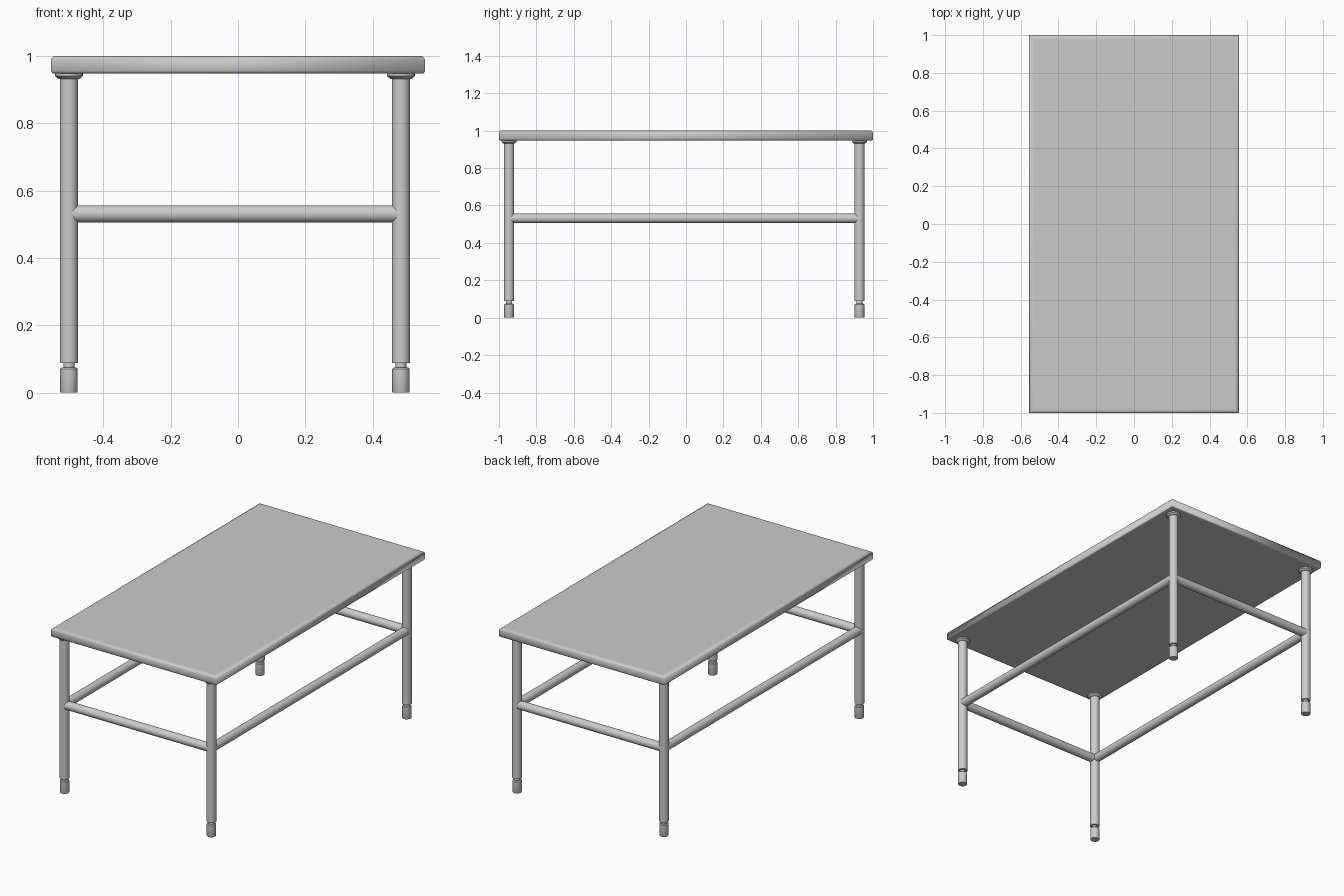
import bpy, bmesh, math
from mathutils import Vector

cube = bpy.data.objects.get("Cube")
if cube:
    bpy.data.objects.remove(cube)

steel = bpy.data.materials.new("brushed_steel_grey")
steel.use_nodes = True
GREY = (0.6, 0.6, 0.6, 1)
steel.diffuse_color = GREY
steel.node_tree.nodes["Principled BSDF"].inputs["Base Color"].default_value = GREY


def loft(name, rings, smooth_angle):
    """Skin a stack of equal-length point rings, closing both ends."""
    bm = bmesh.new()
    loops = [[bm.verts.new(p) for p in ring] for ring in rings]
    n = len(loops[0])
    for low, high in zip(loops, loops[1:]):
        for i in range(n):
            j = (i + 1) % n
            bm.faces.new((low[i], low[j], high[j], high[i]))
    bm.faces.new(loops[0][::-1])
    bm.faces.new(loops[-1])
    bmesh.ops.recalc_face_normals(bm, faces=bm.faces)
    mesh = bpy.data.meshes.new(name)
    bm.to_mesh(mesh)
    bm.free()
    mesh.materials.append(steel)
    obj = bpy.data.objects.new(name, mesh)
    bpy.context.collection.objects.link(obj)
    bpy.ops.object.select_all(action='DESELECT')
    obj.select_set(True)
    bpy.context.view_layer.objects.active = obj
    bpy.ops.object.shade_smooth_by_angle(angle=math.radians(smooth_angle))
    return obj


def turned(name, start, axis, profile, sides=32):
    """Round part: profile holds (radius, distance along axis) pairs."""
    axis = Vector(axis).normalized()
    u = axis.orthogonal().normalized()
    v = axis.cross(u)
    angles = [math.tau * i / sides for i in range(sides)]
    rings = [[Vector(start) + axis * d + (u * math.cos(a) + v * math.sin(a)) * r
              for a in angles] for r, d in profile]
    return loft(name, rings, 30)


# Table top: rectangular rings with softly rolled edges
HALF_X, HALF_Y = 0.555, 1.0
edge = [(0.02, 0.948), (0.006, 0.948), (0.002, 0.950), (0, 0.955),
        (0, 0.989), (0.003, 0.996), (0.010, 1.0), (0.025, 1.0)]
loft("table_top",
     [[(sx * (HALF_X - inset), sy * (HALF_Y - inset), z)
       for sx, sy in ((-1, -1), (1, -1), (1, 1), (-1, 1))] for inset, z in edge],
     100)

# Legs with mounting flanges and adjustable feet
LEG_X = {"right": -0.502, "left": 0.484}
LEG_Y = {"front": -0.946, "back": 0.928}
leg_profile = [(0.027, 0.088), (0.027, 0.948)]
flange_profile = [(0.030, 0.932), (0.034, 0.934), (0.041, 0.940), (0.041, 0.949)]
foot_profile = [(0.025, 0), (0.026, 0.002), (0.026, 0.070), (0.022, 0.075),
                (0.0165, 0.075), (0.0165, 0.090)]
for side, x in LEG_X.items():
    for end, y in LEG_Y.items():
        for part, profile in (("leg", leg_profile), ("flange", flange_profile),
                              ("foot", foot_profile)):
            turned(f"{end}_{side}_{part}", (x, y, 0), (0, 0, 1), profile)

# Stretcher rails joining the legs
RAIL_Z, RAIL_R = 0.531, 0.0255
span_x = LEG_X["left"] - LEG_X["right"]
span_y = LEG_Y["back"] - LEG_Y["front"]
for end, y in LEG_Y.items():
    turned(f"{end}_rail", (LEG_X["right"], y, RAIL_Z), (1, 0, 0),
           [(RAIL_R, 0), (RAIL_R, span_x)])
for side, x in LEG_X.items():
    turned(f"{side}_rail", (x, LEG_Y["front"], RAIL_Z), (0, 1, 0),
           [(RAIL_R, 0), (RAIL_R, span_y)])
